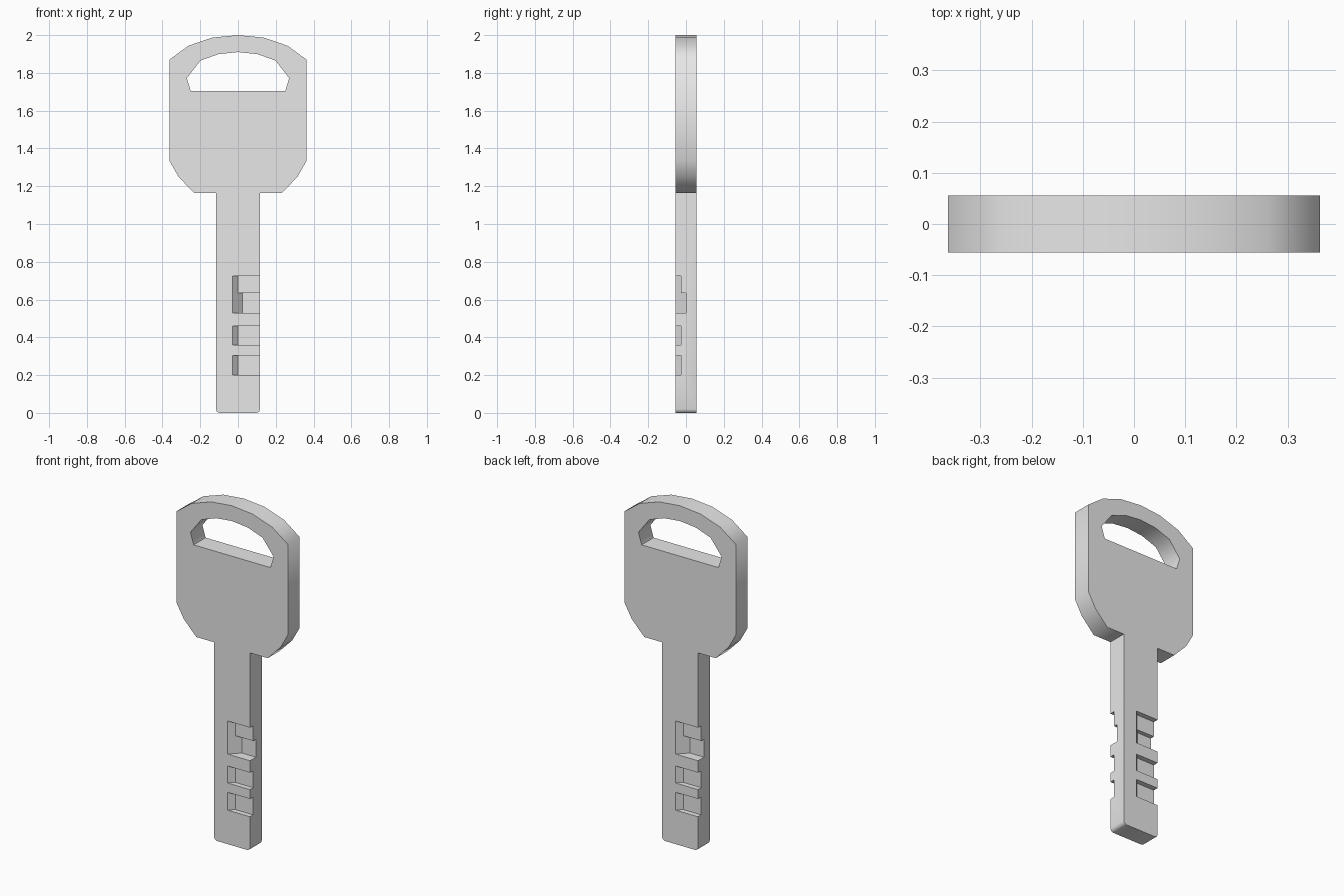
import bpy, bmesh
from math import radians
from mathutils import Vector

if "Cube" in bpy.data.objects:
    bpy.data.objects.remove(bpy.data.objects["Cube"], do_unlink=True)

HALF = 0.0555  # half the thickness of the key


def prism(name, points, direction):
    """Extrude a flat outline along a direction into a closed solid."""
    bm = bmesh.new()
    face = bm.faces.new([bm.verts.new(p) for p in points])
    new = bmesh.ops.extrude_face_region(bm, geom=[face])["geom"]
    verts = [v for v in new if isinstance(v, bmesh.types.BMVert)]
    bmesh.ops.translate(bm, vec=Vector(direction), verts=verts)
    bmesh.ops.recalc_face_normals(bm, faces=bm.faces)
    mesh = bpy.data.meshes.new(name)
    bm.to_mesh(mesh)
    bm.free()
    obj = bpy.data.objects.new(name, mesh)
    bpy.context.collection.objects.link(obj)
    return obj


def mirrored(half):
    """Complete a half outline (bottom to top, last point on the axis)."""
    return half + [(-x, z) for x, z in reversed(half[:-1])]


def plate(name, half, thick):
    return prism(name, [(x, -thick, z) for x, z in mirrored(half)], (0, 2 * thick, 0))


def cut(target, cutter):
    cutter.hide_render = True
    mod = target.modifiers.new("cut", "BOOLEAN")
    mod.operation, mod.solver, mod.object = "DIFFERENCE", "EXACT", cutter
    bpy.context.view_layer.objects.active = target
    bpy.ops.object.modifier_apply(modifier=mod.name)
    bpy.data.objects.remove(cutter, do_unlink=True)


# Blade and bow share one outline
key = plate("key", [
    (0.1, 0), (0.112, 0.006), (0.117, 0.02), (0.117, 1.165), (0.233, 1.165),
    (0.315, 1.25), (0.363, 1.335), (0.363, 1.87), (0.262, 1.944),
    (0.135, 1.987), (0, 2)], HALF)

# Ring opening in the bow
cut(key, plate("opening_cutter", [
    (0.25, 1.703), (0.271, 1.772), (0.199, 1.865), (0.104, 1.899), (0, 1.91)], 0.2))

# Ramped bitting notches, repeated on the back by a half turn
for low, high, depth in [(0.2, 0.305, 0.03), (0.36, 0.46, 0.03),
                         (0.6, 0.725, 0.03), (0.53, 0.635, 0.055)]:
    section = [(-0.03, -HALF), (depth - 0.03, depth - HALF),
               (0.2, depth - HALF), (0.2, -0.1), (-0.03, -0.1)]
    for side in (1, -1):
        cut(key, prism("notch_cutter", [(side * x, side * y, low) for x, y in section],
                       (0, 0, high - low)))

# Rounded rim, flat front, back and notch floors
bpy.ops.object.select_all(action="DESELECT")
key.select_set(True)
bpy.context.view_layer.objects.active = key
bpy.ops.object.shade_smooth_by_angle(angle=radians(60))
for poly in key.data.polygons:
    if abs(poly.normal.y) > 0.3:
        poly.use_smooth = False

# Plain grey metal
metal = bpy.data.materials.new("grey metal")
metal.use_nodes = True
color = (0.8, 0.8, 0.8, 1)
metal.diffuse_color = color
metal.node_tree.nodes["Principled BSDF"].inputs["Base Color"].default_value = color
key.data.materials.clear()
key.data.materials.append(metal)
